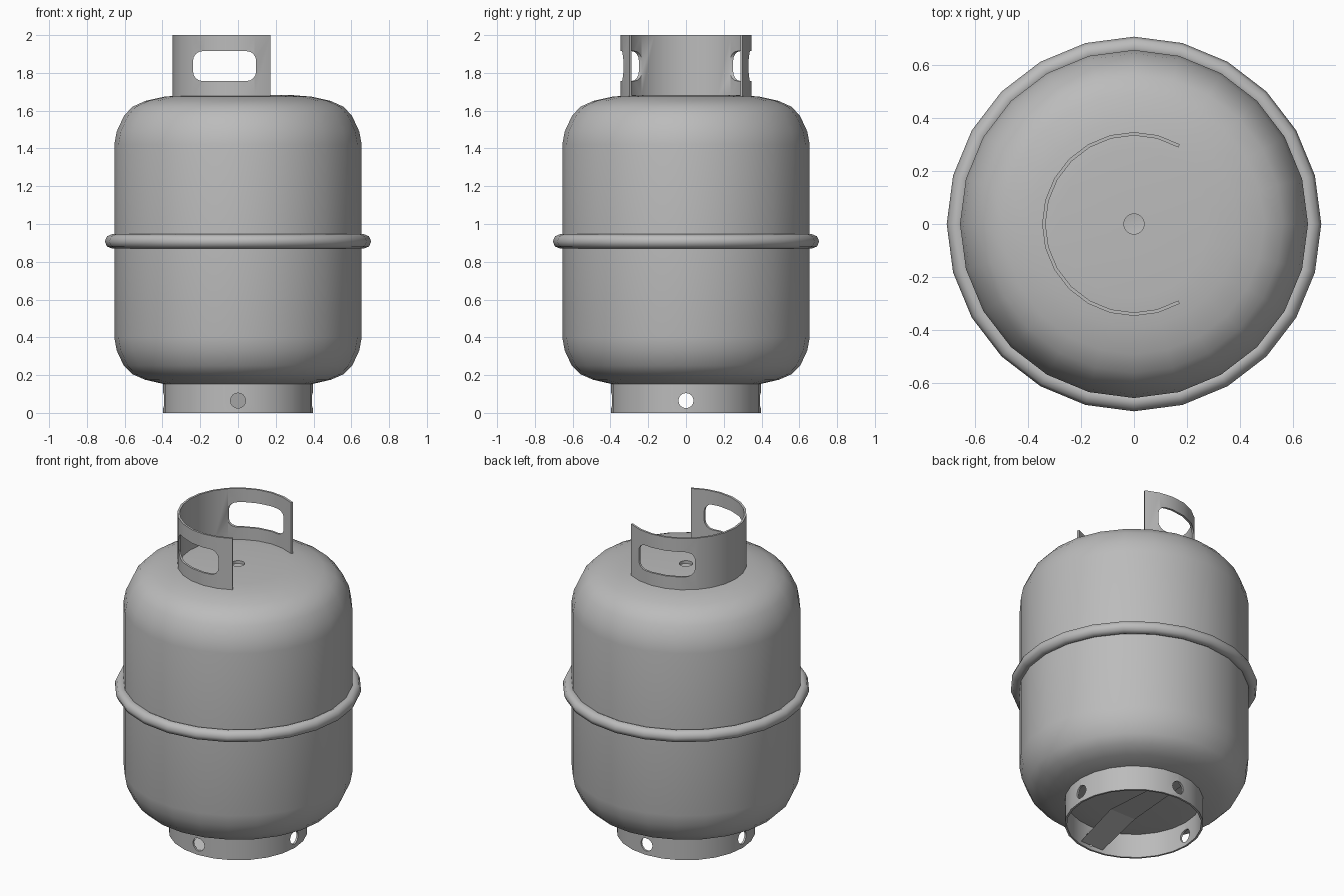
import bpy, bmesh, math
from mathutils import Matrix, Vector

default = bpy.data.objects.get("Cube")
if default:
    bpy.data.objects.remove(default, do_unlink=True)

SIDES = 24
steel = bpy.data.materials.new("grey_steel")
steel.use_nodes = True
colour = (0.5, 0.5, 0.5, 1)
steel.diffuse_color = colour
steel.node_tree.nodes["Principled BSDF"].inputs["Base Color"].default_value = colour


def add_object(name, bm, material=steel):
    bmesh.ops.recalc_face_normals(bm, faces=bm.faces)
    mesh = bpy.data.meshes.new(name)
    bm.to_mesh(mesh)
    bm.free()
    obj = bpy.data.objects.new(name, mesh)
    bpy.context.collection.objects.link(obj)
    if material:
        mesh.materials.append(material)
    return obj


def smooth(obj, degrees=40):
    bpy.ops.object.select_all(action="DESELECT")
    obj.select_set(True)
    bpy.context.view_layer.objects.active = obj
    bpy.ops.object.shade_smooth_by_angle(angle=math.radians(degrees))


def lathe(name, profile, start=0, sweep=360, closed=False):
    """Turn an (r, z) profile around z; a partial sweep gets end caps."""
    bm = bmesh.new()
    full = sweep == 360
    steps = round(SIDES * sweep / 360)
    rings = []
    for i in range(steps if full else steps + 1):
        a = math.radians(start + sweep * i / steps)
        rings.append([bm.verts.new((r * math.cos(a), r * math.sin(a), z)) for r, z in profile])
    n = len(profile)
    for i in range(steps):
        a, b = rings[i], rings[(i + 1) % len(rings)]
        for j in range(n if closed else n - 1):
            k = (j + 1) % n
            bm.faces.new((a[j], b[j], b[k], a[k]))
    if not full:
        bm.faces.new(rings[0])
        bm.faces.new(rings[-1])
    bmesh.ops.remove_doubles(bm, verts=bm.verts, dist=1e-5)
    return add_object(name, bm)


def prism(name, outline, depth, turn=0):
    """Extrude an (x, z) outline along y, then turn it about z."""
    bm = bmesh.new()
    face = bm.faces.new([bm.verts.new((x, -depth / 2, z)) for x, z in outline])
    out = bmesh.ops.extrude_face_region(bm, geom=[face])
    moved = [v for v in out["geom"] if isinstance(v, bmesh.types.BMVert)]
    bmesh.ops.translate(bm, verts=moved, vec=Vector((0, depth, 0)))
    bmesh.ops.rotate(bm, verts=bm.verts, matrix=Matrix.Rotation(math.radians(turn), 3, "Z"))
    return add_object(name, bm, None)


def cut(obj, cutter):
    mod = obj.modifiers.new("cut", "BOOLEAN")
    mod.operation, mod.solver, mod.object = "DIFFERENCE", "EXACT", cutter
    bpy.context.view_layer.update()
    graph = bpy.context.evaluated_depsgraph_get()
    mesh = bpy.data.meshes.new_from_object(obj.evaluated_get(graph))
    obj.modifiers.clear()
    obj.data = mesh
    bpy.data.objects.remove(cutter, do_unlink=True)


def arc(cx, cz, r, start, sweep, steps):
    return [(cx + r * math.cos(math.radians(start + sweep * i / steps)),
             cz + r * math.sin(math.radians(start + sweep * i / steps))) for i in range(steps + 1)]


# Tank with domed shoulders and a small dimple for the valve
tank = lathe("tank", [
    (0, 0.14), (0.28, 0.14), (0.39, 0.152), (0.49, 0.175), (0.56, 0.205), (0.605, 0.25),
    (0.642, 0.33), (0.655, 0.4), (0.655, 1.42), (0.642, 1.49), (0.605, 1.57), (0.56, 1.62),
    (0.49, 1.652), (0.39, 1.674), (0.28, 1.683), (0.038, 1.683), (0.038, 1.665), (0, 1.66)])
smooth(tank)

# Rounded band around the middle
band = lathe("middle_band", arc(0.667, 0.908, 0.038, 0, 315, 7), closed=True)
smooth(band, 60)

# Collar open on one side, with a hand hole in front and back
collar = lathe("collar", [(0.333, 1.675), (0.346, 1.675), (0.346, 2), (0.333, 2)],
               start=60, sweep=240, closed=True)
x0, x1, z0, z1, r = -0.238, 0.096, 1.757, 1.915, 0.05
hole = (arc(x1 - r, z1 - r, r, 0, 90, 4) + arc(x0 + r, z1 - r, r, 90, 90, 4)
        + arc(x0 + r, z0 + r, r, 180, 90, 4) + arc(x1 - r, z0 + r, r, 270, 90, 4))
cut(collar, prism("hand_hole_cutter", hole, 2))
smooth(collar)

# Foot ring with four round drain holes
foot = lathe("foot_ring", [(0.384, 0), (0.396, 0), (0.396, 0.155), (0.384, 0.155)], closed=True)
for turn in (0, 90):
    cut(foot, prism("drain_cutter", arc(0, 0.065, 0.04, 0, 337.5, 15), 2, turn))
smooth(foot)

# Thin strap under the tank, sloping down behind the front drain hole
bm = bmesh.new()
rows = [[bm.verts.new((side * w, y, z)) for side in (-1, 1)]
        for y, z, w in ((0.38, 0.108, 0.05), (-0.1, 0.108, 0.09), (-0.375, 0.022, 0.08))]
for a, b in zip(rows, rows[1:]):
    bm.faces.new((a[0], a[1], b[1], b[0]))
strap = add_object("base_strap", bm)
